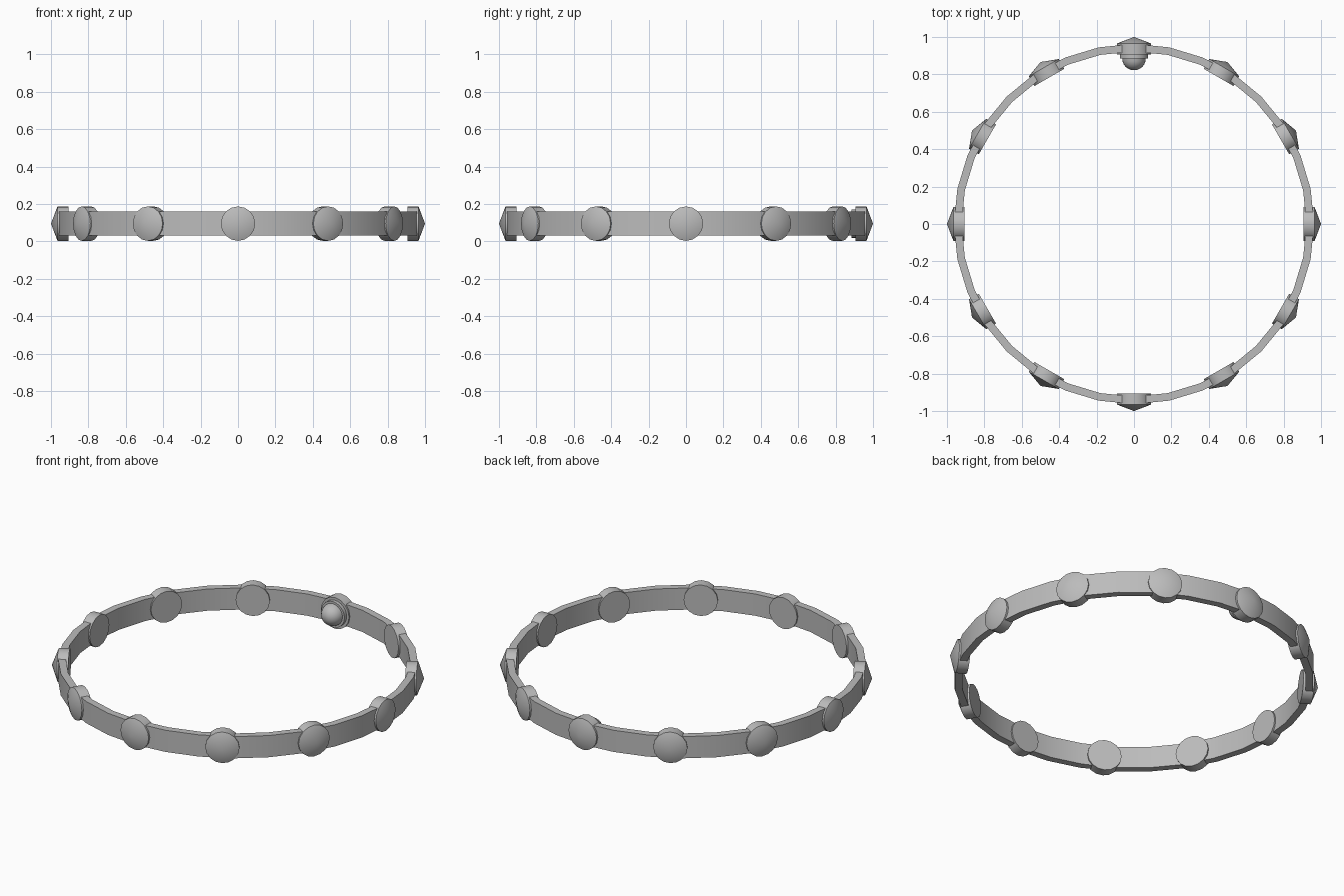
import bpy, math
from mathutils import Matrix

cube = bpy.data.objects.get("Cube")
if cube:
    bpy.data.objects.remove(cube, do_unlink=True)

grey = bpy.data.materials.new("plain grey")
grey.use_nodes = True
grey.diffuse_color = (0.5, 0.5, 0.5, 1)
grey.node_tree.nodes["Principled BSDF"].inputs["Base Color"].default_value = (0.5, 0.5, 0.5, 1)

MID = 0.095


def lathe(name, profile, sides, closed=False):
    """Spin (radius, height) points around z; zero radius becomes a pole."""
    verts, rows, faces = [], [], []
    for r, z in profile:
        count = sides if r > 0 else 1
        rows.append([len(verts) + i % count for i in range(sides)])
        for i in range(count):
            a = math.tau * i / sides
            verts.append((r * math.cos(a), r * math.sin(a), z))
    pairs = list(zip(rows, rows[1:]))
    if closed:
        pairs.append((rows[-1], rows[0]))
    for low, high in pairs:
        for i in range(sides):
            j = (i + 1) % sides
            face = [low[i], low[j], high[j], high[i]]
            faces.append(list(dict.fromkeys(face)))
    mesh = bpy.data.meshes.new(name)
    mesh.from_pydata(verts, [], faces)
    mesh.materials.append(grey)
    obj = bpy.data.objects.new(name, mesh)
    bpy.context.collection.objects.link(obj)
    bpy.ops.object.select_all(action="DESELECT")
    obj.select_set(True)
    bpy.context.view_layer.objects.active = obj
    bpy.ops.object.shade_smooth_by_angle(angle=math.radians(30))
    return obj


def aim_outward(obj, angle):
    """Turn the lathe axis to point away from the ring centre."""
    obj.matrix_world = (Matrix.Translation((0, 0, MID))
                        @ Matrix.Rotation(angle, 4, "Z")
                        @ Matrix.Rotation(math.pi / 2, 4, "Y"))


# Band
lathe("band", [(0.922, 0.032), (0.963, 0.032), (0.963, 0.16), (0.922, 0.16)], 32, True)

# Twelve round studs with pointed outer caps
stud = [(0, 0.905), (0.092, 0.905), (0.092, 0.965), (0, 1.0)]
for k in range(12):
    aim_outward(lathe(f"stud_{k + 1}", stud, 16), math.tau * k / 12)

# Knob on the inside of the back stud
dome = [(0.063 * math.sin(t * math.pi / 12), 0.885 - 0.063 * math.cos(t * math.pi / 12))
        for t in range(7)]
aim_outward(lathe("back_knob", dome + [(0.076, 0.885), (0.076, 0.91), (0, 0.91)], 24), math.pi / 2)
